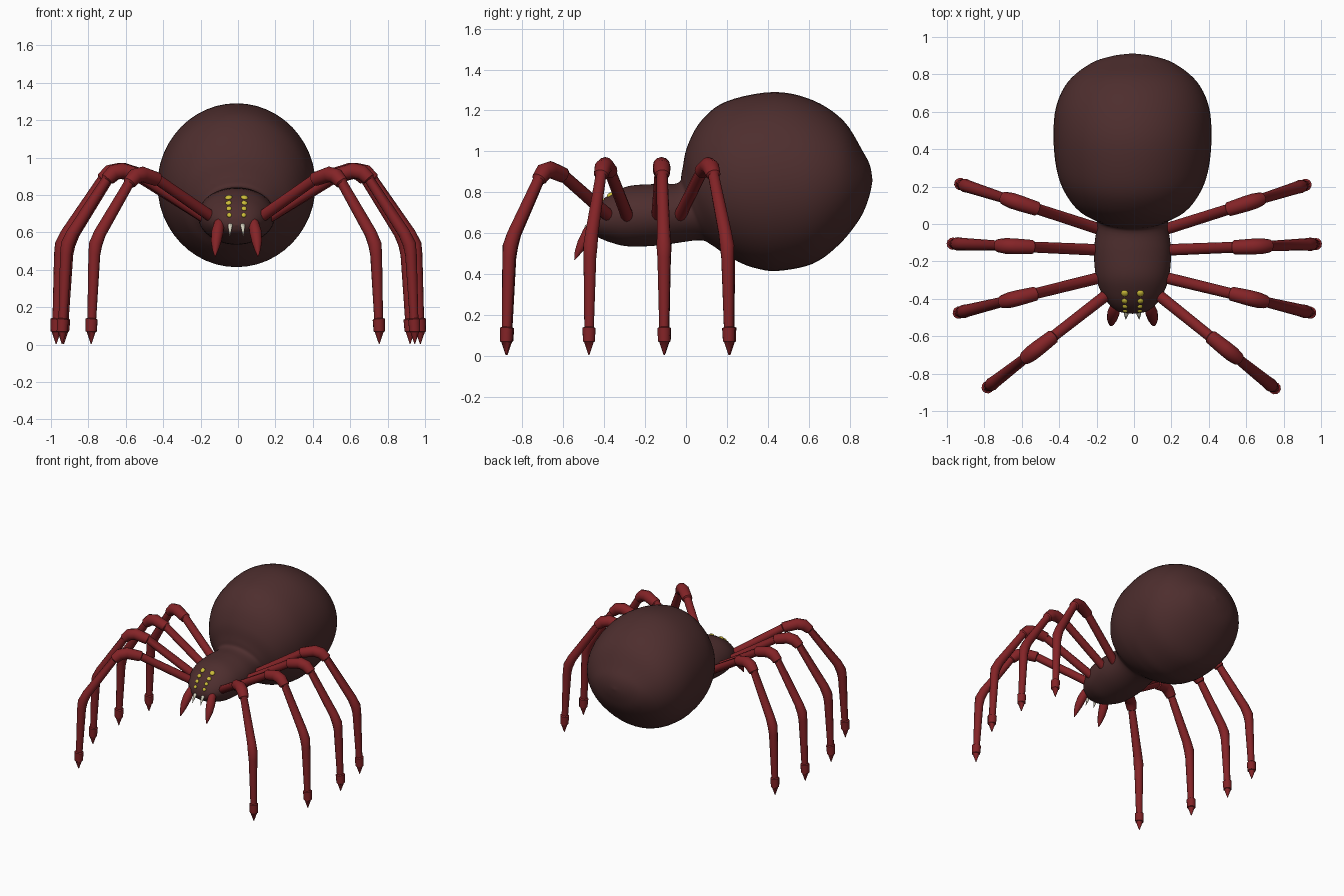
import bpy, bmesh, math
from mathutils import Vector

if "Cube" in bpy.data.objects:
    bpy.data.objects.remove(bpy.data.objects["Cube"])

CX = -0.008  # body centre line


def material(name, rgb):
    m = bpy.data.materials.new(name)
    m.diffuse_color = (*rgb, 1)
    m.use_nodes = True
    m.node_tree.nodes["Principled BSDF"].inputs["Base Color"].default_value = m.diffuse_color
    return m


BROWN = material("body_brown", (0.075, 0.027, 0.027))
RED = material("leg_red", (0.23, 0.017, 0.02))
YELLOW = material("eye_yellow", (0.6, 0.5, 0.04))
IVORY = material("fang_ivory", (0.65, 0.62, 0.5))


def loft(name, rings, mat, angle):
    """Skin a list of closed rings and cap both ends."""
    bm = bmesh.new()
    rows = [[bm.verts.new(p) for p in ring] for ring in rings]
    n = len(rows[0])
    for a, b in zip(rows, rows[1:]):
        for i in range(n):
            j = (i + 1) % n
            bm.faces.new((a[i], a[j], b[j], b[i]))
    bm.faces.new(rows[0])
    bm.faces.new(rows[-1])
    bmesh.ops.recalc_face_normals(bm, faces=bm.faces)
    me = bpy.data.meshes.new(name)
    bm.to_mesh(me)
    bm.free()
    ob = bpy.data.objects.new(name, me)
    bpy.context.collection.objects.link(ob)
    me.materials.append(mat)
    bpy.ops.object.select_all(action='DESELECT')
    ob.select_set(True)
    bpy.context.view_layer.objects.active = ob
    bpy.ops.object.shade_smooth_by_angle(angle=math.radians(angle))
    return ob


def tube(name, path, mat, sides=12, angle=40):
    """Round tube through (point, radius) pairs lying in one upright plane."""
    pts = [Vector(p) for p, r in path]
    d = pts[-1] - pts[0]
    side = Vector((d.y, -d.x, 0)).normalized()
    rings = []
    for i, (p, r) in enumerate(path):
        before = pts[i] - pts[max(i - 1, 0)]
        after = pts[min(i + 1, len(pts) - 1)] - pts[i]
        t = (before.normalized() + after.normalized()).normalized()
        up = t.cross(side).normalized()
        rings.append([pts[i] + r * (side * math.cos(a) + up * math.sin(a))
                      for a in (k * math.tau / sides for k in range(sides))])
    return loft(name, rings, mat, angle)


# Body: tilted rings given as top (y, z), bottom (y, z), half width
profile = [
    (-.480, .640, -.480, .638, .002), (-.470, .690, -.465, .605, .075),
    (-.430, .745, -.430, .580, .125), (-.370, .790, -.370, .555, .165),
    (-.280, .830, -.280, .535, .196), (-.150, .840, -.130, .540, .206),
    (-.040, .845, .060, .565, .190), (-.020, .900, .120, .545, .222),
    (.005, 1.02, .190, .497, .300), (.075, 1.150, .270, .453, .360),
    (.200, 1.245, .350, .426, .402), (.430, 1.290, .450, .415, .422),
    (.620, 1.250, .620, .450, .410), (.770, 1.150, .750, .545, .345),
    (.865, 1.000, .850, .670, .225), (.900, .930, .895, .775, .110),
    (.912, .860, .912, .855, .003)]
P = [Vector(r) for r in profile]
body_rings = []
STEPS = 5
for i in range(len(P) - 1):
    p0, p1, p2, p3 = P[max(i - 1, 0)], P[i], P[i + 1], P[min(i + 2, len(P) - 1)]
    for s in range(STEPS + (i == len(P) - 2)):
        t = s / STEPS
        q = 0.5 * (2 * p1 + (p2 - p0) * t + (2 * p0 - 5 * p1 + 4 * p2 - p3) * t ** 2
                   + (3 * p1 - p0 - 3 * p2 + p3) * t ** 3)
        ty, tz, by, bz, w = q
        body_rings.append([
            (CX + abs(w) * math.sin(a), (ty + by) / 2 + (ty - by) / 2 * math.cos(a),
             (tz + bz) / 2 + (tz - bz) / 2 * math.cos(a))
            for a in (k * math.tau / 48 for k in range(48))])
body = loft("body", body_rings, BROWN, 60)

# Legs: hip and foot position in plan, knee height offset
legs = {
    "front_leg_right": ((.10, -.355), (.755, -.88), -.02),
    "second_leg_right": ((.14, -.28), (.945, -.475), 0),
    "third_leg_right": ((.14, -.14), (.975, -.107), 0),
    "back_leg_right": ((.13, -.04), (.92, .21), 0),
    "front_leg_left": ((-.115, -.355), (-.785, -.875), -.02),
    "second_leg_left": ((-.155, -.28), (-.94, -.475), 0),
    "third_leg_left": ((-.155, -.14), (-.972, -.105), 0),
    "back_leg_left": ((-.145, -.04), (-.932, .215), 0)}
# Stations along each leg: plan fraction, height, radius
stations = [
    (0, .665, .031), (.47, .902, .029), (.475, .904, .038), (.59, .930, .042),
    (.65, .920, .042), (.695, .885, .036), (.70, .880, .027), (.93, .595, .033),
    (.965, .535, .036), (.975, .480, .032), (.995, .140, .024), (.996, .135, .033),
    (1.0, .070, .030), (1.0, .067, .024), (1.0, .003, .002)]
for name, (hip, foot, lift) in legs.items():
    hip, foot = Vector(hip), Vector(foot)
    path = []
    for f, z, r in stations:
        xy = hip.lerp(foot, f)
        path.append(((xy.x, xy.y, z + (lift if .4 < f < .8 else 0)), r))
    tube(name, path, RED)

for sx, tag in ((-1, "left"), (1, "right")):
    # Feelers beside the mouth
    tube("feeler_" + tag, [((CX + sx * x, y, z), r) for x, y, z, r in (
        (.085, -.415, .675, .018), (.093, -.445, .645, .028), (.102, -.475, .60, .033),
        (.109, -.505, .55, .028), (.113, -.53, .505, .016), (.115, -.545, .47, .002))], RED)
    # Fangs
    tube("fang_" + tag, [((CX + sx * x, y, z), r) for x, y, z, r in (
        (.032, -.455, .645, .013), (.034, -.485, .63, .012), (.036, -.51, .58, .001))], IVORY)
    # Eyes, set on the body surface
    for i, (x, y, z, r) in enumerate(((.042, -.37, .785, .019), (.042, -.41, .755, .016),
                                      (.040, -.44, .725, .014), (.038, -.462, .69, .013))):
        hit, loc, nor, _ = body.closest_point_on_mesh((CX + sx * x, y, z))
        bpy.ops.mesh.primitive_uv_sphere_add(segments=16, ring_count=10, radius=r, location=loc)
        eye = bpy.context.object
        eye.name = f"eye_{tag}_{i + 1}"
        eye.scale = (1, 1, .6)
        eye.rotation_euler = nor.to_track_quat('Z', 'Y').to_euler()
        eye.data.materials.append(YELLOW)
        bpy.ops.object.shade_smooth()
